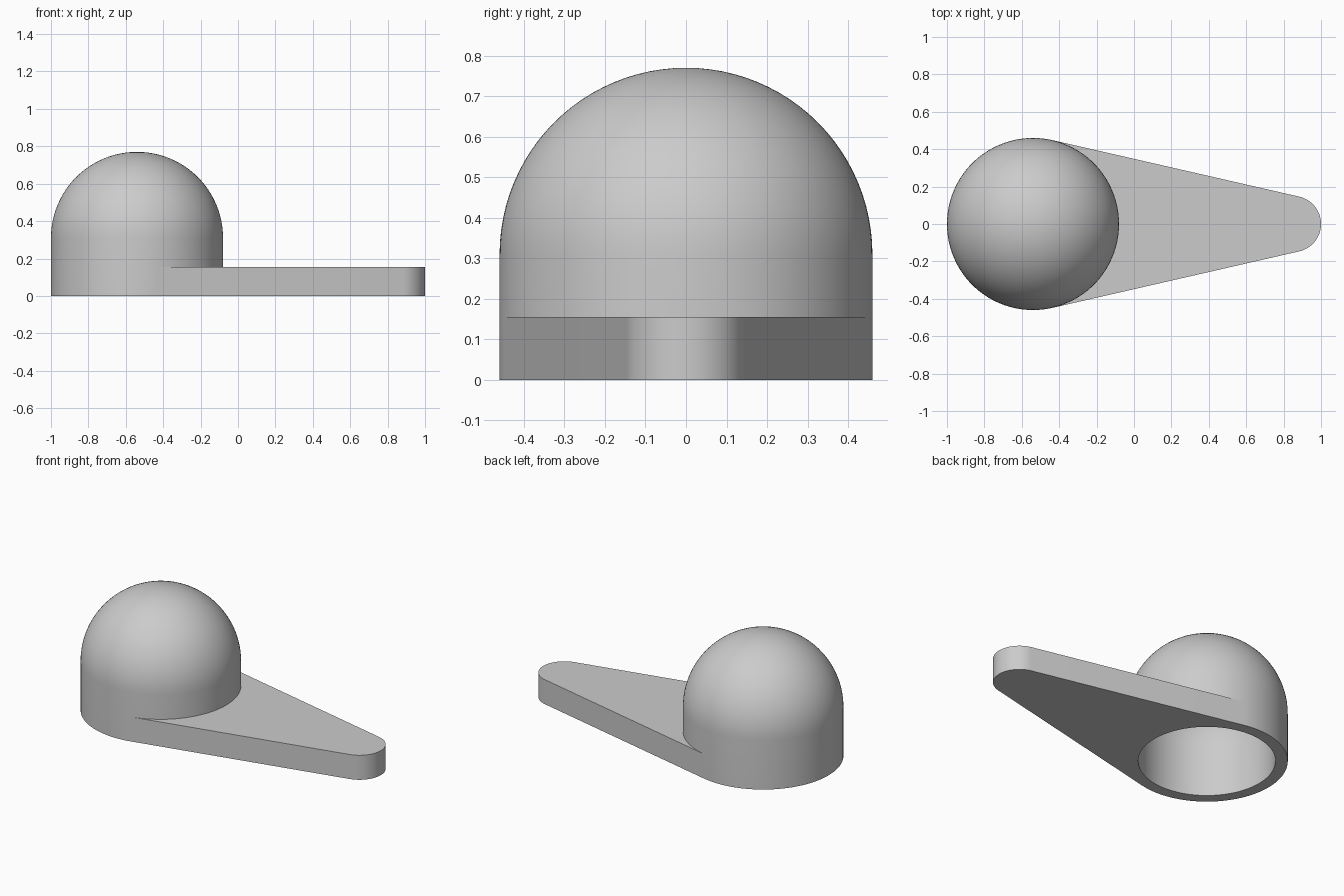
import bpy, bmesh
from math import pi, sin, cos, acos
from mathutils import Vector

if "Cube" in bpy.data.objects:
    bpy.data.objects.remove(bpy.data.objects["Cube"], do_unlink=True)

DOME_X, DOME_R, INNER_R, WALL_H = -0.54, 0.46, 0.39, 0.31
TIP_X, TIP_R, TAB_H = 0.85, 0.15, 0.155

grey = bpy.data.materials.new("plain grey")
grey.use_nodes = True
grey.diffuse_color = (0.6, 0.6, 0.6, 1)
grey.node_tree.nodes["Principled BSDF"].inputs["Base Color"].default_value = grey.diffuse_color


def finish(bm, name):
    """Turn a bmesh into a shaded object with the grey material."""
    bmesh.ops.remove_doubles(bm, verts=bm.verts, dist=1e-5)
    bmesh.ops.recalc_face_normals(bm, faces=bm.faces)
    mesh = bpy.data.meshes.new(name)
    bm.to_mesh(mesh)
    bm.free()
    mesh.materials.append(grey)
    obj = bpy.data.objects.new(name, mesh)
    bpy.context.collection.objects.link(obj)
    bpy.ops.object.select_all(action="DESELECT")
    obj.select_set(True)
    bpy.context.view_layer.objects.active = obj
    bpy.ops.object.shade_smooth_by_angle(angle=pi / 6)
    return obj


def arc(cx, cy, r, start, end, steps):
    """Points along an arc in a plane."""
    angles = [start + (end - start) * i / steps for i in range(steps + 1)]
    return [(cx + r * cos(a), cy + r * sin(a)) for a in angles]


# Hollow dome: outer and inner wall profile spun about its axis
profile = arc(0, WALL_H, DOME_R, pi / 2, 0, 24) + [(DOME_R, 0), (INNER_R, 0)]
profile += arc(0, WALL_H, INNER_R, 0, pi / 2, 24)
bm = bmesh.new()
verts = [bm.verts.new((DOME_X + r, 0, z)) for r, z in profile]
edges = [bm.edges.new(pair) for pair in zip(verts, verts[1:])]
bmesh.ops.spin(bm, geom=verts + edges, cent=(DOME_X, 0, 0), axis=(0, 0, 1),
               angle=2 * pi, steps=128, use_duplicate=False)
finish(bm, "hollow_dome")

# Tapered tab: rounded tip, sides tangent to the dome, hollowed to fit its wall
tangent = acos((DOME_R - TIP_R) / (TIP_X - DOME_X))
outline = arc(TIP_X, 0, TIP_R, -tangent, tangent, 32)
outline += arc(DOME_X, 0, DOME_R, tangent, tangent, 1)[:1]
outline += arc(DOME_X, 0, DOME_R - 0.01, tangent, -tangent, 48)
outline += arc(DOME_X, 0, DOME_R, -tangent, -tangent, 1)[:1]
bm = bmesh.new()
base = bm.faces.new([bm.verts.new((x, y, 0)) for x, y in outline])
top = bmesh.ops.extrude_face_region(bm, geom=[base], use_keep_orig=True)["geom"]
bmesh.ops.translate(bm, vec=Vector((0, 0, TAB_H)),
                    verts=[v for v in top if isinstance(v, bmesh.types.BMVert)])
finish(bm, "tapered_tab")
